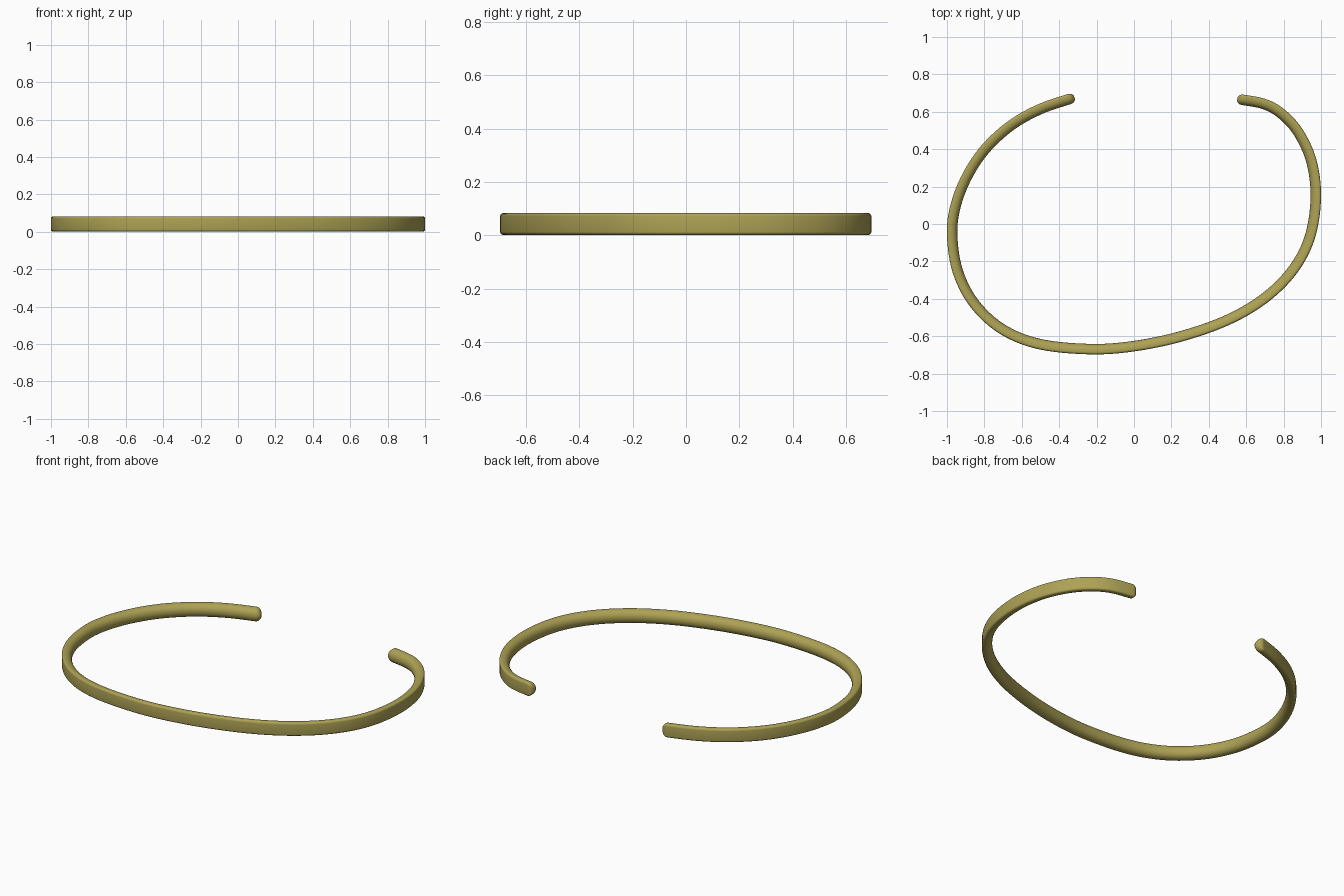
import bpy, bmesh, math
from mathutils import Vector
from mathutils.geometry import interpolate_bezier

if "Cube" in bpy.data.objects:
    bpy.data.objects.remove(bpy.data.objects["Cube"])

# Centre line of the open cuff, seen from above
PATH = [(-0.318, 0.677), (-0.50, 0.615), (-0.66, 0.525), (-0.80, 0.395), (-0.90, 0.24),
        (-0.958, 0.08), (-0.972, -0.07), (-0.94, -0.26), (-0.85, -0.43), (-0.70, -0.565),
        (-0.50, -0.643), (-0.23, -0.669), (0.0, -0.653), (0.25, -0.601), (0.5, -0.513),
        (0.70, -0.395), (0.85, -0.245), (0.94, -0.07), (0.972, 0.14), (0.95, 0.33),
        (0.885, 0.48), (0.80, 0.58), (0.70, 0.64), (0.552, 0.669)]
HALF_W, HALF_H, CAP = 0.028, 0.041, 0.032

# Sample the path densely with smooth tangents
P = [Vector((x, y, 0)) for x, y in PATH]
T = [(P[min(i + 1, len(P) - 1)] - P[max(i - 1, 0)]) / 2 for i in range(len(P))]
T[0], T[-1] = P[1] - P[0], P[-1] - P[-2]
dense = []
for i in range(len(P) - 1):
    dense += interpolate_bezier(P[i], P[i] + T[i] / 3, P[i + 1] - T[i + 1] / 3, P[i + 1], 24)[:-1]
dense.append(P[-1])
dist = [0.0]
for a, b in zip(dense, dense[1:]):
    dist.append(dist[-1] + (b - a).length)
total = dist[-1]


def at(s):
    """Point on the path at arc length s."""
    k = next((j for j in range(1, len(dist)) if dist[j] >= s), len(dist) - 1)
    f = (s - dist[k - 1]) / (dist[k] - dist[k - 1])
    return dense[k - 1].lerp(dense[k], f)


# D-shaped section: flat outer wall with small rounded corners, domed inner wall
R = 0.012
section = []
for sign in (-1, 1):
    for j in range(5):
        a = math.pi / 2 * j / 4
        if sign < 0:
            section.append((HALF_W - R + R * math.sin(a + 0), -HALF_H + R - R * math.cos(a)))
        else:
            section.append((HALF_W - R + R * math.cos(a), HALF_H - R + R * math.sin(a)))
x0 = HALF_W - R
for j in range(1, 16):
    a = math.pi * j / 16
    section.append((x0 - (HALF_W + x0) * math.sin(a) ** 0.8, HALF_H * math.cos(a)))

# Stations along the path, with rounded tips
tip = [CAP * (1 - math.cos(math.pi / 2 * k / 8)) for k in range(1, 9)]
N = 160
body = [CAP + (total - 2 * CAP) * k / N for k in range(1, N)]
stations = tip + body + [total - t for t in reversed(tip)]

bm = bmesh.new()
rings = []
for s in stations:
    e = min(s, total - s)
    k = math.sqrt(max(0, 1 - (1 - min(e / CAP, 1)) ** 2))
    p = at(s)
    d = (at(min(s + 0.01, total)) - at(max(s - 0.01, 0))).normalized()
    out = Vector((-d.y, d.x, 0)) * -1
    rings.append([bm.verts.new(p + out * (u * k ** 0.7) + Vector((0, 0, HALF_H + 0.001 + v * k)))
                  for u, v in section])
n = len(section)
for a, b in zip(rings, rings[1:]):
    for j in range(n):
        bm.faces.new((a[j], a[(j + 1) % n], b[(j + 1) % n], b[j]))
bm.faces.new(rings[0])
bm.faces.new(rings[-1])
bmesh.ops.recalc_face_normals(bm, faces=bm.faces)

# Open cuff band
mesh = bpy.data.meshes.new("cuff_band")
bm.to_mesh(mesh)
bm.free()
band = bpy.data.objects.new("cuff_band", mesh)
bpy.context.collection.objects.link(band)
mat = bpy.data.materials.new("olive gold")
mat.diffuse_color = (0.42, 0.36, 0.09, 1)
mat.use_nodes = True
mat.node_tree.nodes["Principled BSDF"].inputs["Base Color"].default_value = mat.diffuse_color
mesh.materials.append(mat)
bpy.context.view_layer.objects.active = band
band.select_set(True)
bpy.ops.object.shade_smooth_by_angle(angle=math.radians(40))
